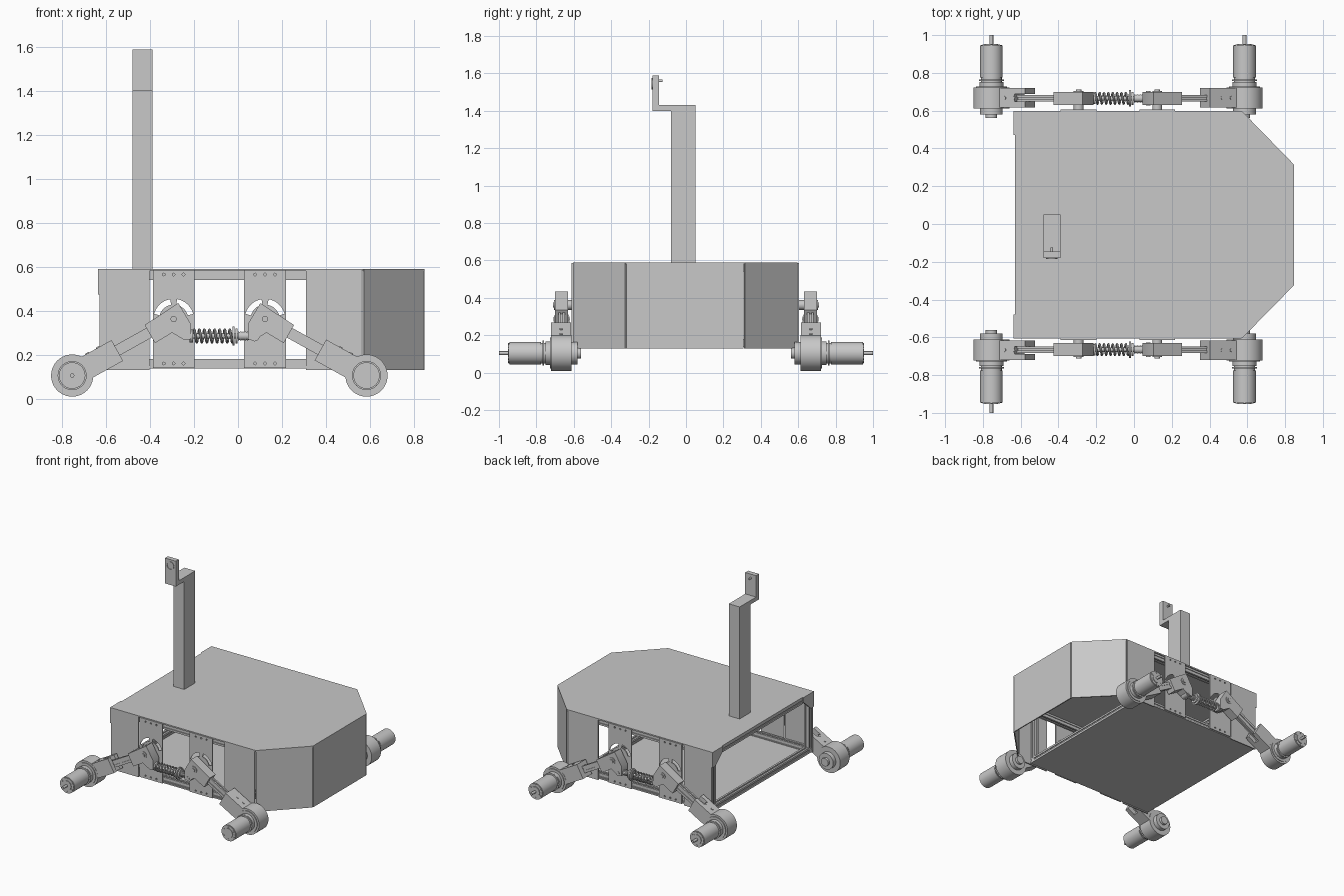
import bpy, bmesh, math
from mathutils import Matrix, Vector

cube = bpy.data.objects.get("Cube")
if cube:
    bpy.data.objects.remove(cube, do_unlink=True)

grey = bpy.data.materials.new("plain_grey")
grey.use_nodes = True
GREY = (0.58, 0.58, 0.58, 1)
grey.diffuse_color = GREY
for n in grey.node_tree.nodes:
    if n.type == 'BSDF_PRINCIPLED':
        n.inputs["Base Color"].default_value = GREY


def finish(name, me, loc=(0, 0, 0), rot=(0, 0, 0)):
    me.materials.clear()
    me.materials.append(grey)
    me.shade_smooth()
    me.set_sharp_from_angle(angle=math.radians(32))
    ob = bpy.data.objects.new(name, me)
    ob.location, ob.rotation_euler = loc, rot
    bpy.context.scene.collection.objects.link(ob)
    return ob


def boxes(name, parts, loc=(0, 0, 0), rot=(0, 0, 0)):
    """One object from (size, offset) boxes."""
    bm = bmesh.new()
    for size, off in parts:
        bmesh.ops.create_cube(bm, size=1, matrix=Matrix.Translation(off) @ Matrix.Diagonal((*size, 1)))
    me = bpy.data.meshes.new(name)
    bm.to_mesh(me)
    bm.free()
    return finish(name, me, loc, rot)


def span(name, x, y, z):
    """Box from three (low, high) ranges."""
    return boxes(name, [([b - a for a, b in (x, y, z)], [(a + b) / 2 for a, b in (x, y, z)])])


def extrusion(name, length, w, h, loc, rot=(0, 0, 0)):
    """Slotted profile rail along its local x axis."""
    parts = [((length, w * .7, h * .7), (0, 0, 0))]
    parts += [((length, w * .36, h * .36), (0, i * w * .32, j * h * .32)) for i in (-1, 1) for j in (-1, 1)]
    return boxes(name, parts, loc, rot)


def rods(name, parts, axis, loc, segs=40):
    """Stack of cylinders (radius, start, end) along an axis."""
    bm = bmesh.new()
    turn = Vector((0, 0, 1)).rotation_difference(Vector(axis)).to_matrix().to_4x4()
    for r, a, b in parts:
        bmesh.ops.create_cone(bm, cap_ends=True, segments=segs, radius1=r, radius2=r, depth=b - a,
                              matrix=turn @ Matrix.Translation((0, 0, (a + b) / 2)))
    me = bpy.data.meshes.new(name)
    bm.to_mesh(me)
    bm.free()
    return finish(name, me, loc)


def curve_mesh(name, loops, loc, rot=(0, 0, 0), flat=True, depth=0.0):
    """Filled plate with holes (flat) or a round wire, turned into a mesh."""
    cu = bpy.data.curves.new(name, 'CURVE')
    cu.dimensions = '2D' if flat else '3D'
    if flat:
        cu.fill_mode, cu.extrude = 'BOTH', depth / 2
    else:
        cu.bevel_depth, cu.bevel_resolution, cu.use_fill_caps = depth, 2, True
    for pts in loops:
        sp = cu.splines.new('POLY')
        sp.points.add(len(pts) - 1)
        for p, c in zip(sp.points, pts):
            p.co = (*c, 1) if len(c) == 3 else (*c, 0, 1)
        sp.use_cyclic_u = flat
    tmp = bpy.data.objects.new(name + "_curve", cu)
    bpy.context.scene.collection.objects.link(tmp)
    deps = bpy.context.evaluated_depsgraph_get()
    me = bpy.data.meshes.new_from_object(tmp.evaluated_get(deps))
    bpy.data.objects.remove(tmp, do_unlink=True)
    return finish(name, me, loc, rot)


def arc(cx, cy, r, a, b, n=16):
    return [(cx + r * math.cos(math.radians(a + (b - a) * i / n)),
             cy + r * math.sin(math.radians(a + (b - a) * i / n))) for i in range(n + 1)]


def circle(cx, cy, r):
    return arc(cx, cy, r, 0, 345, 23)


UPRIGHT = (math.pi / 2, 0, 0)
X0, X1, XN, Z0, Z1 = -0.63, 0.57, 0.848, 0.13, 0.59
YF, YB = -0.605, 0.597

# Body covers: roof, floor, walls and angled nose
roof = [(X0, YF), (X1, YF), (XN, -0.322), (XN, 0.312), (X1, YB), (X0, YB)]
curve_mesh("roof", [roof], (0, 0, Z1 - 0.005), depth=0.01)
span("floor", (X0, 0.46), (YF + 0.005, YB - 0.005), (Z0 + 0.008, Z0 + 0.018))


def wall(name, p, q):
    d = Vector(q) - Vector(p)
    mid = (Vector(p) + Vector(q)) / 2
    boxes(name, [((d.length, 0.008, Z1 - Z0), (0, 0, 0))], (mid.x, mid.y, (Z0 + Z1) / 2),
          (0, 0, math.atan2(d.y, d.x)))


for tag, y, yn in (("front", YF + 0.004, -0.322), ("back", YB - 0.004, 0.312)):
    wall("rear_wall_" + tag, (X0, y), (-0.403, y))
    wall("nose_wall_" + tag, (0.31, y), (X1 - 0.008, y))
    wall("nose_chamfer_" + tag, (X1, y), (XN - 0.004, yn))
wall("nose_panel", (XN - 0.004, -0.318), (XN - 0.004, 0.308))

# Inner frame of slotted rails
for tag, y in (("front", YF + 0.03), ("back", YB - 0.03)):
    for lvl, z in (("lower", 0.16), ("upper", 0.56)):
        extrusion(f"{lvl}_rail_{tag}", 1.09, 0.04, 0.04, (-0.085, y, z))
    for end, x in (("rear", -0.61), ("nose", 0.44)):
        extrusion(f"{end}_post_{tag}", 0.38, 0.04, 0.04, (x, y, 0.36), (0, math.pi / 2, 0))
for end, x in (("rear", -0.61), ("nose", 0.44)):
    for lvl, z in (("lower", 0.16), ("upper", 0.56)):
        extrusion(f"{lvl}_{end}_crossbar", 1.11, 0.04, 0.04, (x, -0.004, z), (0, 0, math.pi / 2))

# Corner gussets at the open end
for tag, s, y in (("front", 1, YF), ("back", -1, YB)):
    tri = [(0, Z1), (0, 0.475), (s * 0.035, 0.475), (s * 0.125, 0.555), (s * 0.125, Z1)]
    curve_mesh("corner_gusset_" + tag, [tri], (X0 - 0.004, y, 0), (math.pi / 2, 0, math.pi / 2), depth=0.008)

# Mast with stepped camera bracket
span("mast", (-0.48, -0.39), (-0.08, 0.05), (Z1, 1.43))
span("mast_arm", (-0.48, -0.39), (-0.18, -0.08), (1.40, 1.43))
span("mast_bracket", (-0.48, -0.39), (-0.18, -0.145), (1.40, 1.59))
curve_mesh("bracket_ring", [circle(-0.435, 1.545, 0.031), circle(-0.435, 1.545, 0.026)],
           (0, -0.181, 0), UPRIGHT, depth=0.006)
rods("bracket_pin", [(0.007, -0.15, -0.125)], (0, 1, 0), (-0.435, 0, 1.56), 12)

# Suspension and drive units on both sides
MID, HUB_X, HUB_Z, PIV_X, PIV_Z = -0.085, -0.755, 0.105, -0.293, 0.362
TILT = math.atan2(PIV_Z - HUB_Z, PIV_X - HUB_X)
BLOCK = [(-0.425, 0.335), (-0.272, 0.435), (-0.215, 0.34), (-0.215, 0.27), (-0.245, 0.267),
         (-0.30, 0.30), (-0.378, 0.253)]

for tag, s in (("front", -1), ("back", 1)):
    yc = s * 0.665
    face = YF - 0.004 if s < 0 else YB + 0.004
    for end, m in (("rear", 1), ("nose", -1)):
        name = f"{end}_{tag}"

        def fx(x):
            return x if m == 1 else 2 * MID - x

        def along(d, y=yc):
            return (fx(HUB_X + d * math.cos(TILT)), y, HUB_Z + d * math.sin(TILT))

        hub = (fx(HUB_X), 0, HUB_Z)
        out = (0, s, 0)
        rot = (0, -m * TILT, 0)

        # Slotted mounting plate with bolt holes
        px = fx(PIV_X)
        loops = [[(px - 0.095, 0.14), (px + 0.095, 0.14), (px + 0.095, Z1 - 0.004), (px - 0.095, Z1 - 0.004)]]
        for a, b in ((15, 80), (100, 165)):
            loops.append(arc(px, PIV_Z, 0.092, a, b) + arc(px, PIV_Z, 0.066, b, a))
        loops += [circle(px + dx, z, 0.006) for dx in (-0.045, 0, 0.045) for z in (0.16, 0.565)]
        curve_mesh("mount_plate_" + name, loops, (0, face, 0), UPRIGHT, depth=0.008)

        # Pivot block and axle
        curve_mesh("pivot_block_" + name, [[(fx(x), z) for x, z in BLOCK]], (0, yc, 0), UPRIGHT, depth=0.07)
        rods("pivot_axle_" + name, [(0.026, 0.58, 0.705), (0.014, 0.70, 0.712)], out, (px, 0, PIV_Z), 24)

        # Swing arm and forked clamp
        extrusion("swing_arm_" + name, 0.30, 0.034, 0.05, along(0.30), rot)
        boxes("arm_clamp_" + name, [((0.17, 0.105, 0.108), (-0.035, 0, 0)),
                                    ((0.07, 0.032, 0.108), (0.08, 0.0365, 0)),
                                    ((0.07, 0.032, 0.108), (0.08, -0.0365, 0))], along(0.12, s * 0.668), rot)
        for i, d in enumerate((0.11, 0.165)):
            p = Vector(along(d, s * 0.668))
            up = Vector((-m * math.sin(TILT), 0, math.cos(TILT)))
            rods(f"clamp_bolt_{i}_{name}", [(0.009, 0.05, 0.058)], up, p, 12)

        # Round gear hub, motor and output shaft
        rods("hub_" + name, [(0.096, 0.612, 0.722), (0.082, 0.72, 0.728), (0.06, 0.58, 0.62),
                             (0.03, 0.562, 0.59)], out, hub)
        rods("motor_" + name, [(0.055, 0.72, 0.948), (0.063, 0.725, 0.752), (0.066, 0.758, 0.766),
                               (0.06, 0.775, 0.945), (0.036, 0.94, 0.953)], out, hub)
        for i in range(6):
            a = math.radians(60 * i + 30)
            rods(f"motor_screw_{i}_{name}", [(0.006, 0.94, 0.951)], out,
                 (hub[0] + 0.047 * math.cos(a), 0, HUB_Z + 0.047 * math.sin(a)), 10)
        if (s, m) != (-1, -1):
            rods("motor_shaft_" + name, [(0.01, 0.94, 1.0)], out, hub, 16)

    # Coil spring damper between the pivot blocks
    sz, turns, steps = 0.285, 8, 16
    coil = []
    for i in range(turns * steps + 1):
        a = 2 * math.pi * i / steps
        coil.append((-0.205 + 0.185 * i / (turns * steps), 0.029 * math.cos(a), 0.029 * math.sin(a)))
    curve_mesh("spring_" + tag, [coil], (0, yc, sz), flat=False, depth=0.0055)
    rods("damper_" + tag, [(0.012, -0.22, 0.09), (0.03, -0.22, -0.205), (0.044, -0.026, -0.016),
                           (0.034, -0.012, -0.002)] +
         [(0.021, 0.0 + 0.008 * i, 0.005 + 0.008 * i) for i in range(6)] + [(0.018, 0.0, 0.05)],
         (1, 0, 0), (0, yc, sz), 24)
    rods("damper_eye_" + tag, [(0.024, -0.03, 0.03), (0.012, -0.038, 0.038)], (0, 1, 0), (0.075, yc, sz), 24)
